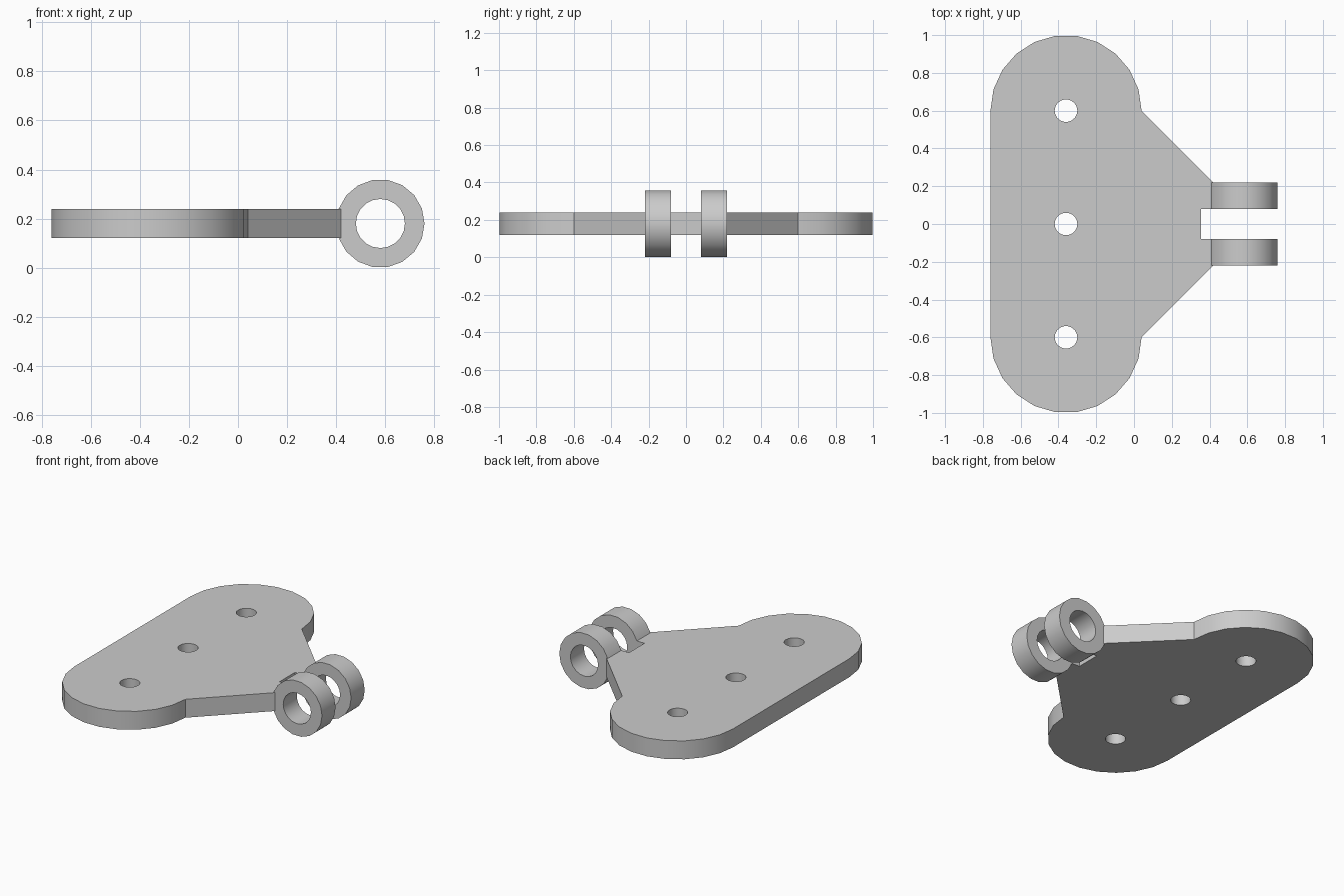
import bpy
import bmesh
from math import sin, cos, pi, radians
from mathutils import Matrix

cube = bpy.data.objects.get("Cube")
if cube:
    bpy.data.objects.remove(cube, do_unlink=True)

grey = bpy.data.materials.new("plain grey")
grey.use_nodes = True
colour = (0.6, 0.6, 0.6, 1.0)
grey.diffuse_color = colour
grey.node_tree.nodes["Principled BSDF"].inputs["Base Color"].default_value = colour


def arc(cx, cy, radius, start, end, steps):
    """Points on an arc, both ends included (degrees)."""
    angles = [radians(start + (end - start) * i / steps) for i in range(steps + 1)]
    return [(cx + radius * cos(a), cy + radius * sin(a)) for a in angles]


def circle(cx, cy, radius, sides):
    return arc(cx, cy, radius, 0, 360, sides)[:-1]


def extruded(name, loops, thickness, matrix):
    """Fill an outline with holes and extrude it into a solid."""
    bm = bmesh.new()
    for loop in loops:
        verts = [bm.verts.new((x, y, 0)) for x, y in loop]
        for a, b in zip(verts, verts[1:] + verts[:1]):
            bm.edges.new((a, b))
    bmesh.ops.triangle_fill(bm, use_beauty=True, use_dissolve=False,
                            edges=bm.edges[:], normal=(0, 0, 1))
    grown = bmesh.ops.extrude_face_region(bm, geom=bm.faces[:], use_keep_orig=True)
    top = [g for g in grown["geom"] if isinstance(g, bmesh.types.BMVert)]
    bmesh.ops.translate(bm, verts=top, vec=(0, 0, thickness))
    bmesh.ops.transform(bm, matrix=matrix, verts=bm.verts[:])
    bmesh.ops.recalc_face_normals(bm, faces=bm.faces[:])
    mesh = bpy.data.meshes.new(name)
    bm.to_mesh(mesh)
    bm.free()
    mesh.materials.append(grey)
    obj = bpy.data.objects.new(name, mesh)
    bpy.context.collection.objects.link(obj)
    bpy.ops.object.select_all(action="DESELECT")
    obj.select_set(True)
    bpy.context.view_layer.objects.active = obj
    bpy.ops.object.shade_smooth_by_angle(angle=radians(30))
    return obj


# Mounting plate: rounded ends, tapered neck, slot between two tabs
BOLT_X, BOLT_Y, NECK_X = -0.36, 0.6, 0.42
half = [(0.355, 0.08), (NECK_X, 0.08), (NECK_X, 0.22)]
half += arc(BOLT_X, BOLT_Y, 0.4, 0, 180, 11)
outline = half + [(x, -y) for x, y in reversed(half)]
bolt_holes = [circle(BOLT_X, y, 0.06, 18) for y in (-BOLT_Y, 0, BOLT_Y)]
extruded("mounting_plate", [outline] + bolt_holes, 0.12,
         Matrix.Translation((0, 0, 0.12)))

# Hinge rings, notched where the plate tabs meet them
RING_X, RING_Z = 0.58, 0.18
ring = arc(RING_X, RING_Z, 0.18, -160.5, 160.5, 16)
ring += [(NECK_X, 0.24), (NECK_X, 0.12)]
bore = circle(RING_X, RING_Z, 0.1, 20)
for name, y in (("left_ring", 0.22), ("right_ring", -0.08)):
    # Name order follows the bracket's back and front sides
    label = "back_hinge_ring" if y > 0 else "front_hinge_ring"
    extruded(label, [ring, bore], 0.14,
             Matrix.Translation((0, y, 0)) @ Matrix.Rotation(pi / 2, 4, "X"))
